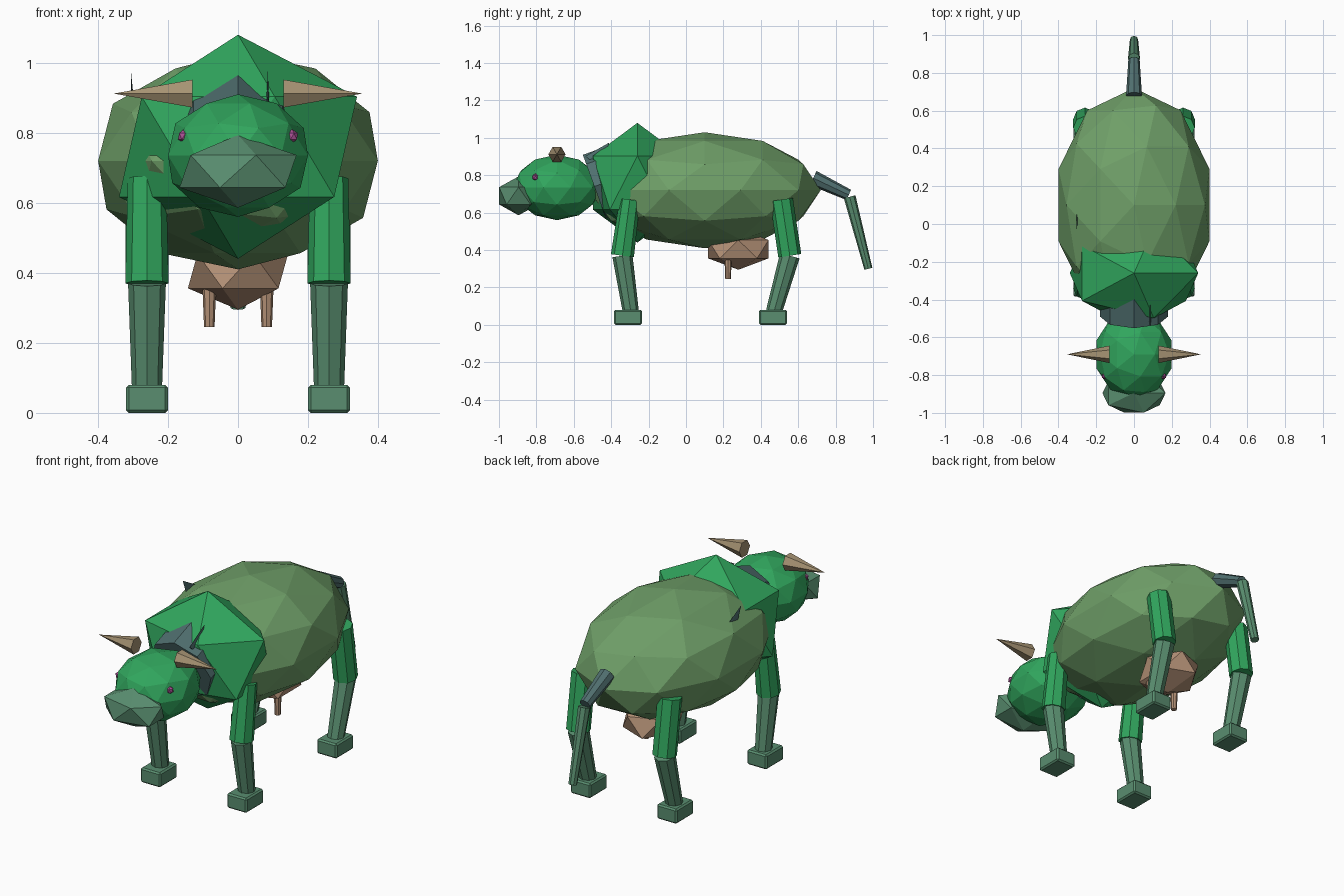
import bpy, bmesh
from mathutils import Vector, Matrix

if "Cube" in bpy.data.objects:
    bpy.data.objects.remove(bpy.data.objects["Cube"])


def material(name, rgb):
    m = bpy.data.materials.new(name)
    m.diffuse_color = (*rgb, 1)
    m.use_nodes = True
    m.node_tree.nodes["Principled BSDF"].inputs["Base Color"].default_value = m.diffuse_color
    return m


HIDE = material("hide", (0.16, 0.35, 0.14))
GREEN = material("green", (0.03, 0.38, 0.11))
GREY_GREEN = material("grey_green", (0.10, 0.27, 0.16))
SLATE = material("slate", (0.08, 0.16, 0.16))
HORN = material("horn", (0.38, 0.29, 0.17))
UDDER = material("udder", (0.45, 0.28, 0.18))
EYE = material("eye", (0.40, 0.08, 0.30))


def finish(name, bm, mat):
    mesh = bpy.data.meshes.new(name)
    bm.to_mesh(mesh)
    bm.free()
    mesh.materials.append(mat)
    ob = bpy.data.objects.new(name, mesh)
    bpy.context.collection.objects.link(ob)
    return ob


def blob(name, center, radii, level, mat):
    """Faceted ellipsoid."""
    bm = bmesh.new()
    bmesh.ops.create_icosphere(
        bm, subdivisions=level, radius=1,
        matrix=Matrix.Translation(center) @ Matrix.Diagonal((*radii, 1)))
    return finish(name, bm, mat)


def limb(name, a, b, r1, r2, mat, sides=8, flat=1.0):
    """Tapered prism from a to b, optionally flattened across x."""
    a, b = Vector(a), Vector(b)
    d = b - a
    turn = Vector((0, 0, 1)).rotation_difference(d).to_matrix().to_4x4()
    bm = bmesh.new()
    bmesh.ops.create_cone(
        bm, cap_ends=True, segments=sides, radius1=r1, radius2=r2, depth=d.length,
        matrix=Matrix.Translation((a + b) / 2) @ turn @ Matrix.Diagonal((flat, 1, 1, 1)))
    bmesh.ops.remove_doubles(bm, verts=bm.verts, dist=1e-5)
    return finish(name, bm, mat)


def box(name, center, size, mat):
    bm = bmesh.new()
    bmesh.ops.create_cube(
        bm, size=1, matrix=Matrix.Translation(center) @ Matrix.Diagonal((*size, 1)))
    ob = finish(name, bm, mat)
    bev = ob.modifiers.new("bevel", 'BEVEL')
    bev.width, bev.segments = 0.008, 1
    return ob


# Torso, shoulders, neck and head
blob("body", (0, 0.10, 0.72), (0.42, 0.62, 0.31), 2, HIDE)
blob("shoulders", (0, -0.26, 0.76), (0.38, 0.28, 0.32), 1, GREEN)
limb("neck", (0, -0.49, 0.74), (0, -0.16, 0.86), 0.18, 0.18, SLATE)
blob("head", (0, -0.69, 0.735), (0.21, 0.235, 0.175), 2, GREEN)
blob("muzzle", (0, -0.895, 0.69), (0.187, 0.122, 0.104), 1, GREY_GREEN)

# Ears: thin spikes, one far back on the body and one beside the neck
limb("left_ear", (-0.30, 0.06, 0.85), (-0.305, -0.04, 0.97), 0.06, 0, SLATE, 6, 0.1)
limb("right_ear", (0.085, -0.50, 0.87), (0.085, -0.41, 0.975), 0.05, 0, SLATE, 6, 0.1)

# Paired parts
for side, s in (("left", -1), ("right", 1)):
    limb(side + "_horn", (s * 0.13, -0.69, 0.912), (s * 0.355, -0.69, 0.912),
         0.046, 0, HORN, 6)
    blob(side + "_eye", (s * 0.155, -0.805, 0.79), (0.018, 0.018, 0.02), 1, EYE)
    limb(side + "_teat", (s * 0.082, 0.225, 0.37), (s * 0.082, 0.225, 0.245),
         0.02, 0.015, UDDER)
    # Legs: hip, knee top, knee bottom, ankle and hoof positions along y
    for end, hip, knee, ankle, hoof, r in (
            ("front", -0.30, -0.34, -0.295, -0.31, 0.055),
            ("hind", 0.51, 0.555, 0.47, 0.465, 0.062)):
        x = s * 0.26
        tag = f"{end}_{side}_"
        limb(tag + "upper_leg", (x, hip, 0.67), (x, knee, 0.37), r, 0.062, GREEN)
        limb(tag + "lower_leg", (x, knee, 0.37), (x, ankle, 0.07), 0.054, 0.043, GREY_GREEN)
        box(tag + "hoof", (x, hoof, 0.04), (0.12, 0.15, 0.08), GREY_GREEN)

# Udder and tail
blob("udder", (0, 0.28, 0.405), (0.16, 0.19, 0.11), 1, UDDER)
limb("tail_base", (0, 0.68, 0.785), (0, 0.87, 0.695), 0.042, 0.03, SLATE)
limb("tail_end", (0, 0.875, 0.685), (0, 0.975, 0.30), 0.032, 0.022, GREY_GREEN)
